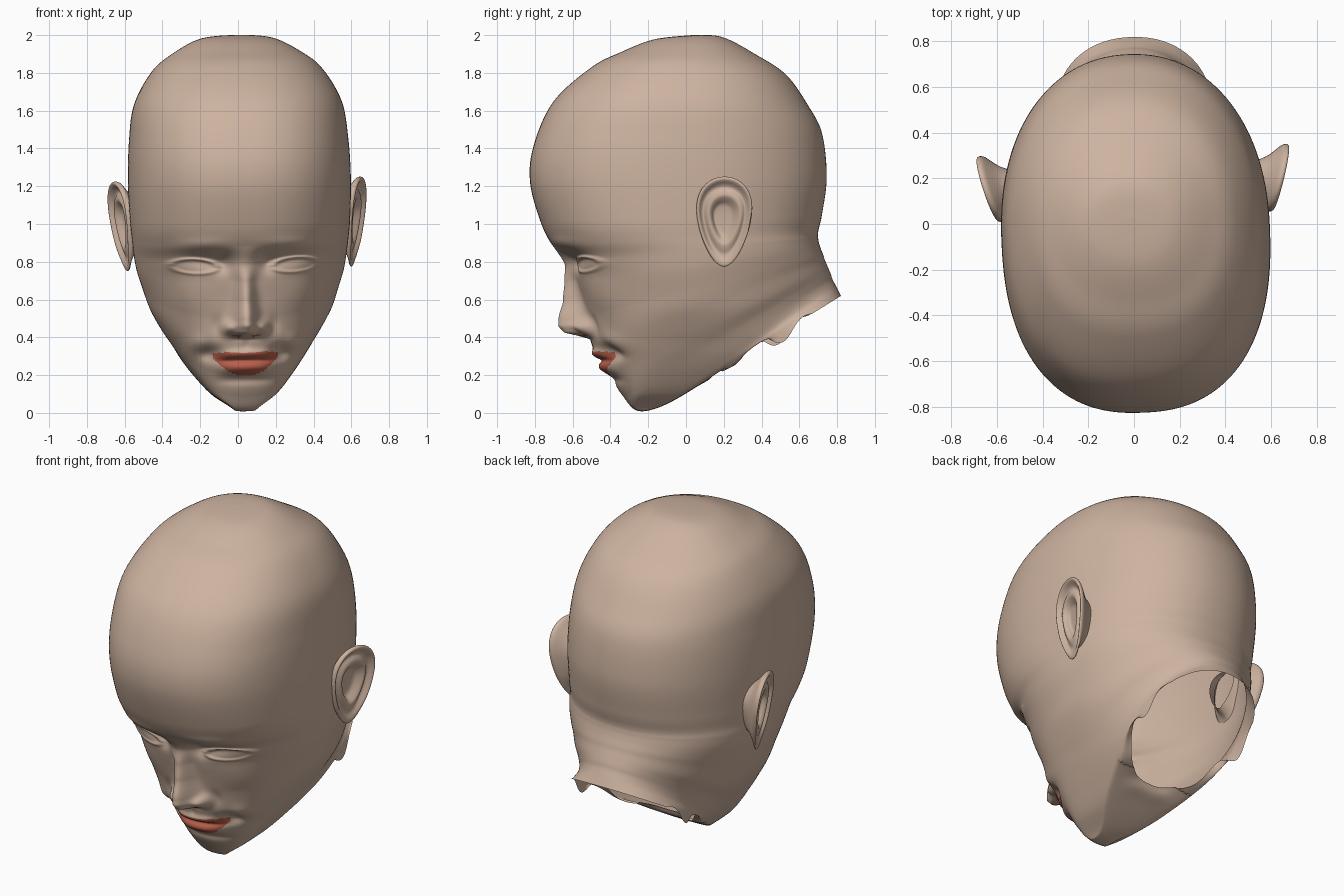
import bpy, math
from mathutils import Matrix

if "Cube" in bpy.data.objects:
    bpy.data.objects.remove(bpy.data.objects["Cube"])

def material(name, col):
    m = bpy.data.materials.new(name)
    m.diffuse_color = (*col, 1)
    m.use_nodes = True
    m.node_tree.nodes["Principled BSDF"].inputs["Base Color"].default_value = m.diffuse_color
    return m

SKIN = material("skin", (0.61, 0.45, 0.35))
LIP = material("lip_red", (0.48, 0.115, 0.07))

# the head is turned and tilted very slightly
POSE = (Matrix.Translation((0.01, 0, 1)) @ Matrix.Rotation(-0.02, 4, 'Y')
        @ Matrix.Rotation(0.04, 4, 'Z') @ Matrix.Translation((0, 0, -1)))

def catmull(pts, t):
    i = min(int(t), len(pts) - 2)
    f = t - i
    a, b, c, d = (pts[max(0, min(len(pts) - 1, i + k))] for k in (-1, 0, 1, 2))
    return [0.5 * (2*q + (r - p)*f + (2*p - 5*q + 4*r - s)*f*f + (3*q - p - 3*r + s)*f**3)
            for p, q, r, s in zip(a, b, c, d)]

def lerp_table(tab, v):
    if v <= tab[0][0]:
        return tab[0][1]
    for (a, p), (b, q) in zip(tab, tab[1:]):
        if v <= b:
            f = (v - a) / (b - a)
            f = f * f * (3 - 2 * f) * 0.4 + f * 0.6
            return p + (q - p) * f
    return tab[-1][1]

def make(name, verts, faces, red=lambda c: False):
    me = bpy.data.meshes.new(name)
    me.from_pydata([POSE @ Matrix.Translation(v).to_translation() for v in verts], [], faces)
    me.materials.append(SKIN)
    me.materials.append(LIP)
    inv = POSE.inverted()
    for p in me.polygons:
        p.use_smooth = True
        if red(inv @ p.center):
            p.material_index = 1
    ob = bpy.data.objects.new(name, me)
    bpy.context.collection.objects.link(ob)
    return ob

# rings of the head: front point (y, z), back point (y, z), half width
RINGS = [
    (0.03, 2.0, 0.03, 2.0, 0.0), (-0.17, 1.977, 0.19, 1.99, 0.19),
    (-0.34, 1.912, 0.37, 1.897, 0.345), (-0.50, 1.83, 0.53, 1.79, 0.455),
    (-0.70, 1.65, 0.645, 1.63, 0.55), (-0.805, 1.42, 0.72, 1.48, 0.58),
    (-0.825, 1.22, 0.745, 1.25, 0.59), (-0.765, 1.0, 0.72, 1.05, 0.583),
    (-0.70, 0.88, 0.70, 0.96, 0.573), (-0.615, 0.78, 0.70, 0.92, 0.565),
    (-0.57, 0.65, 0.71, 0.88, 0.55), (-0.53, 0.5, 0.725, 0.84, 0.52),
    (-0.495, 0.35, 0.735, 0.81, 0.49), (-0.40, 0.19, 0.75, 0.775, 0.45),
    (-0.335, 0.09, 0.765, 0.74, 0.405), (-0.26, 0.012, 0.775, 0.71, 0.375),
    (-0.14, 0.03, 0.79, 0.68, 0.355), (0.02, 0.115, 0.805, 0.65, 0.35),
    (0.17, 0.22, 0.82, 0.62, 0.345)]
# widest the jaw gets at each tenth of height
JAW = [(w,) for w in (.045, .172, .262, .345, .43, .55, .75, .9, .95, 1.0)]
# roundness of the rings (ring number, exponent)
FRONT_P = [(0, 2.1), (3, 2.3), (5, 2.4), (7, 2.35), (9, 2.15), (11, 1.95), (13, 1.9), (15, 2.15), (18, 2.0)]
NOSE_H = [(.39, 0), (.405, .05), (.425, .13), (.46, .155), (.5, .145), (.6, .095),
          (.7, .06), (.79, .025), (.88, 0)]
NOSE_W = [(.4, .06), (.5, .062), (.6, .05), (.7, .045), (.8, .06)]

def bump(x, z, cx, cz, sx, sz):
    return math.exp(-((x - cx) / sx) ** 2 - ((z - cz) / sz) ** 2)

def face_relief(x, z):
    """How far the face stands out from the plain head at |x|, z."""
    h = 0.0
    if 0.39 < z < 0.88:                                        # nose ridge
        h += lerp_table(NOSE_H, z) * math.exp(-abs(x / lerp_table(NOSE_W, z)) ** 2.3)
    h += 0.06 * bump(x, z, .09, .45, .036, .036)               # nostril wing
    h -= 0.012 * bump(x, z, .15, .46, .03, .05)
    h += 0.014 * bump(x, z, .24, .89, .15, .035)               # brow
    h -= 0.05 * bump(x, z, .22, .80, .14, .06)                 # eye socket
    h -= 0.025 * bump(x, z, .12, .79, .045, .05)
    ze = z - 0.78 - 0.06 * (x - 0.265)
    e = math.hypot((x - 0.268) / 0.102, ze / 0.032)            # eyeball and lids
    h += 0.036 * math.exp(-e * e * 0.4)
    h += 0.015 * math.exp(-((e - 1.2) / 0.22) ** 2) * (1.0 if ze > 0 else 0.6)
    h += 0.022 * bump(x, z, .32, .60, .13, .12)                # cheek
    fade = math.exp(-(x / 0.14) ** 4)
    h += fade * (0.022 * math.exp(-((z - .31) / .024) ** 2)     # lips
                 + 0.03 * math.exp(-((z - .235) / .03) ** 2)
                 - 0.018 * math.exp(-((z - .277) / .011) ** 2)
                 - 0.012 * math.exp(-((z - .175) / .025) ** 2))
    h -= 0.042 * bump(x, z, .19, .315, .055, .04)              # mouth corner
    h += 0.016 * bump(x, z, .26, .37, .05, .045)
    h -= 0.006 * bump(x, z, 0, .36, .02, .025)                 # groove under the nose
    return h

# head shell, open at the neck
STEPS, SEG = 20, 192
rows = (len(RINGS) - 1) * STEPS
verts, faces = [], []
for r in range(rows + 1):
    t = r / STEPS
    fy, fz, by, bz, w = catmull(RINGS, t)
    edge = max(0.0, (t - 16.5) / 1.5) ** 2
    pf = lerp_table(FRONT_P, t)
    for k in range(SEG):
        a = 2 * math.pi * k / SEG
        a -= 0.55 * math.sin(a)                                # finer towards the face
        c, s = math.cos(a), math.sin(a)
        y = (fy + by) / 2 + (fy - by) / 2 * c
        z = (fz + bz) / 2 + (fz - bz) / 2 * c
        p = pf if c > 0 else 2.15
        x = w * max(0.0, 1 - abs(c) ** p) ** (1 / p)
        lim = catmull(JAW, max(0.0, min(8.99, z * 10)))[0]
        x /= (1 + (x / lim) ** 8) ** 0.125
        if c > 0 and 0.12 < z < 1.05:
            y -= face_relief(x, z) * min(1, c * 3)
        if 0.2 < y < 0.66:                                     # ragged neck edge
            z += edge * 0.055 * math.cos(22 * (y - 0.36)) * s * s * min(1, (0.66 - y) * 8)
        verts.append((math.copysign(x, s), y, max(z, 0.0)))
for r in range(rows):
    for k in range(SEG):
        n = (k + 1) % SEG
        a, b, c, d = r*SEG + k, r*SEG + n, (r + 1)*SEG + n, (r + 1)*SEG + k
        faces.append((a, d, c, b) if r else (0, d, c))

def is_red(p):
    x = abs(p.x)
    if p.y > -0.25:
        return False
    if x < 0.17:                                               # lips
        q = x / 0.17
        if 0.195 + 0.1 * q ** 2.2 < p.z < 0.314 + 0.008 * math.sin(q * 3.14) + 0.004 * q ** 3:
            return True
    return 0.03 < x < 0.075 and 0.395 < p.z < 0.412 and p.y < -0.53   # nostrils

make("head", verts, faces, is_red)

# ears: (radius, depth) from the hollow out over the rim and back to the head
EAR = [(0.02, -.036), (.2, -.035), (.34, -.03), (.44, -.012), (.54, .002), (.64, -.002),
       (.74, -.014), (.82, -.008), (.9, .008), (.96, .012), (1.0, .002), (.98, -.015),
       (.86, -.035), (.66, -.07), (.5, -.13)]

def ear(name, side, n=48):
    v, f = [], []
    for i in range(len(EAR) * 3 - 2):
        r, d = catmull(EAR, i / 3)
        for k in range(n):
            a = 2 * math.pi * k / n
            sv = math.sin(a)
            y = 0.178 + r * 0.142 * math.cos(a) * (1 + 0.26 * sv)
            z = 1.018 + r * sv * (0.22 if sv > 0 else 0.255)
            if r < 0.45:                                       # hollow sits low and forward
                y -= 0.02 * (1 - r / 0.45)
            lobe = max(0.0, min(1.0, (0.9 - z) / 0.1))         # lobe is flatter
            x = 0.622 + 0.28 * (y - 0.18) + 0.12 * (z - 1.0) + d * (1 - 0.6 * lobe)
            v.append((side * x, y, z))
    for i in range(len(EAR) * 3 - 3):
        for k in range(n):
            m = (k + 1) % n
            q = (i*n + k, i*n + m, (i + 1)*n + m, (i + 1)*n + k)
            f.append(q[::-1] if side < 0 else q)
    cap = tuple(range(n))
    f.append(cap[::-1] if side > 0 else cap)
    f = [q[::-1] for q in f]
    make(name, v, f)

ear("ear_right", 1)
ear("ear_left", -1)
